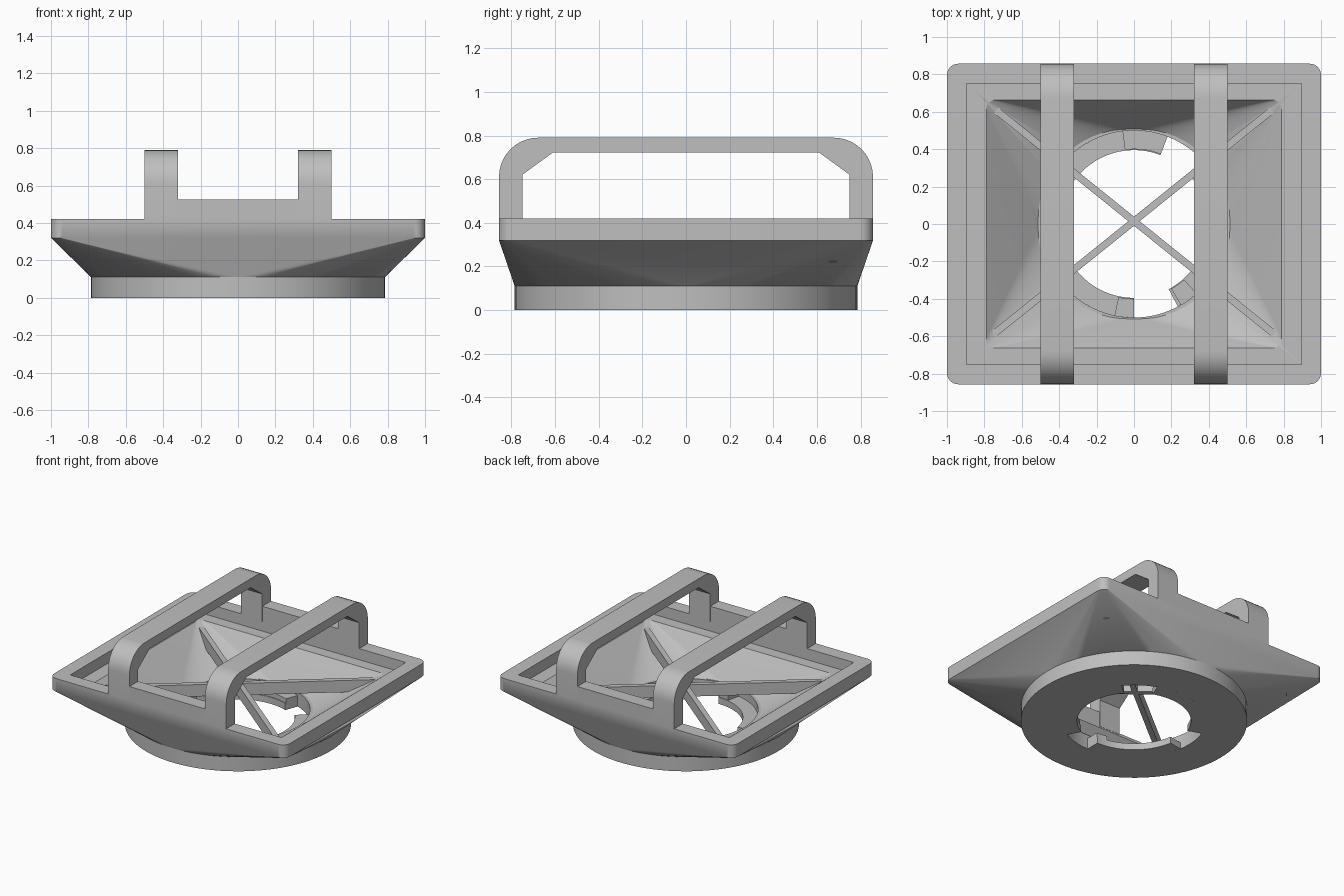
import bpy, bmesh
from math import sin, cos, radians, pi, atan2, hypot

cube = bpy.data.objects.get("Cube")
if cube:
    bpy.data.objects.remove(cube, do_unlink=True)

grey = bpy.data.materials.new("plain grey")
grey.use_nodes = True
grey.diffuse_color = (0.52, 0.52, 0.52, 1)
grey.node_tree.nodes["Principled BSDF"].inputs["Base Color"].default_value = grey.diffuse_color


def finish(bm, name, smooth=True):
    bmesh.ops.recalc_face_normals(bm, faces=bm.faces)
    mesh = bpy.data.meshes.new(name)
    bm.to_mesh(mesh)
    bm.free()
    mesh.materials.append(grey)
    ob = bpy.data.objects.new(name, mesh)
    bpy.context.collection.objects.link(ob)
    if smooth:
        shade(ob)
    return ob


def activate(ob):
    bpy.ops.object.select_all(action='DESELECT')
    ob.select_set(True)
    bpy.context.view_layer.objects.active = ob


def shade(ob):
    activate(ob)
    bpy.ops.object.shade_smooth_by_angle(angle=radians(25))


def circle(r, z, n=96):
    return [(r * cos(2 * pi * i / n), r * sin(2 * pi * i / n), z) for i in range(n)]


def rectangle(hx, hy, z, r=0.0, steps=6):
    pts = []
    for k, (sx, sy) in enumerate([(1, 1), (-1, 1), (-1, -1), (1, -1)]):
        for i in range(steps + 1 if r else 1):
            a = (k + i / steps) * pi / 2
            pts.append((sx * (hx - r) + r * cos(a), sy * (hy - r) + r * sin(a), z))
    return pts


def hull(name, points):
    bm = bmesh.new()
    for p in points:
        bm.verts.new(p)
    res = bmesh.ops.convex_hull(bm, input=bm.verts)
    junk = {g for g in res["geom_interior"] + res["geom_unused"] if isinstance(g, bmesh.types.BMVert)}
    bmesh.ops.delete(bm, geom=list(junk), context='VERTS')
    bmesh.ops.dissolve_limit(bm, angle_limit=0.002, verts=bm.verts, edges=bm.edges)
    return finish(bm, name, False)


def cut(ob, cutter):
    activate(ob)
    mod = ob.modifiers.new("cut", 'BOOLEAN')
    mod.operation, mod.solver, mod.object = 'DIFFERENCE', 'EXACT', cutter
    bpy.ops.object.modifier_apply(modifier=mod.name)
    bpy.data.objects.remove(cutter, do_unlink=True)


def arc_solid(name, r0, r1, z0, z1, a0=0, a1=360):
    """Ring, or part of a ring, with a rectangular section."""
    bm = bmesh.new()
    closed = a1 - a0 == 360
    n = 96 if closed else max(4, round((a1 - a0) / 3.75))
    rows = []
    for i in range(n if closed else n + 1):
        a = radians(a0 + (a1 - a0) * i / n)
        rows.append([bm.verts.new((r * cos(a), r * sin(a), z))
                     for r, z in ((r0, z0), (r1, z0), (r1, z1), (r0, z1))])
    for i in range(n):
        p, q = rows[i], rows[(i + 1) % len(rows)]
        for k in range(4):
            bm.faces.new((p[k], p[k - 1], q[k - 1], q[k]))
    if not closed:
        bm.faces.new(rows[0])
        bm.faces.new(rows[-1])
    return finish(bm, name)


def box(name, x0, x1, y0, y1, z0, z1):
    return hull(name, [(x, y, z) for x in (x0, x1) for y in (y0, y1) for z in (z0, z1)])


# Square frame tapering to the round base, hollowed as a funnel
W, D = 1.0, 0.857
body = hull("funnel_body", rectangle(W, D, 0.42, 0.06) + rectangle(W, D, 0.32, 0.06) + circle(0.785, 0.11))
cut(body, hull("funnel_cutter", rectangle(0.82, 0.68, 0.36) + circle(0.5, 0.10)))
cut(body, box("recess_cutter", -0.895, 0.895, -0.752, 0.752, 0.335, 0.6))
shade(body)

# Round base with twist-lock lugs
arc_solid("base_ring", 0.5, 0.785, 0, 0.11)
for a0, a1 in ((298, 400), (69, 160), (190, 270)):
    arc_solid("lock_lug", 0.395, 0.5, 0, 0.05, a0, a1)
for a0, a1 in ((300, 312), (69, 97), (258, 270)):
    arc_solid("lug_stop", 0.4, 0.5, 0.05, 0.085, a0, a1)

# Crossed ribs inside the funnel
CY, HALF = 0.03, 0.019
for sx in (-1, 1):
    dx, dy = sx * 0.82, 0.66
    length = hypot(dx, dy)
    nx, ny = -dy / length * HALF, dx / length * HALF
    hull("cross_rib", [(t * dx + s * nx, CY * (1 - abs(t) * 0.5) + t * dy + s * ny, z)
                       for t in (-1, 1) for s in (-1, 1) for z in (0.22, 0.31)])

# Pair of arched straps: outer rounded outline, inner chamfered outline
R, TOP, BASE = 0.18, 0.79, 0.41
half_outer = [(D, BASE)] + [(D - R + R * cos(a), TOP - R + R * sin(a))
                            for a in (pi / 2 * i / 10 for i in range(11))]
half_inner = [(0.75, BASE), (0.75, 0.62), (0.61, 0.722)]
outline = half_outer + [(-y, z) for y, z in reversed(half_outer)]
outline += [(-y, z) for y, z in half_inner] + half_inner[::-1]
for name, x in (("right_strap", -0.5), ("left_strap", 0.32)):
    bm = bmesh.new()
    face = bm.faces.new([bm.verts.new((x, y, z)) for y, z in outline])
    ext = bmesh.ops.extrude_face_region(bm, geom=[face], use_keep_orig=True)
    moved = [g for g in ext["geom"] if isinstance(g, bmesh.types.BMVert)]
    bmesh.ops.translate(bm, verts=moved, vec=(0.18, 0, 0))
    finish(bm, name)

# Raised panels joining the straps
box("front_panel", -0.33, 0.33, -D, -0.752, 0.41, 0.525)
box("back_panel", -0.33, 0.33, 0.752, D, 0.41, 0.525)
